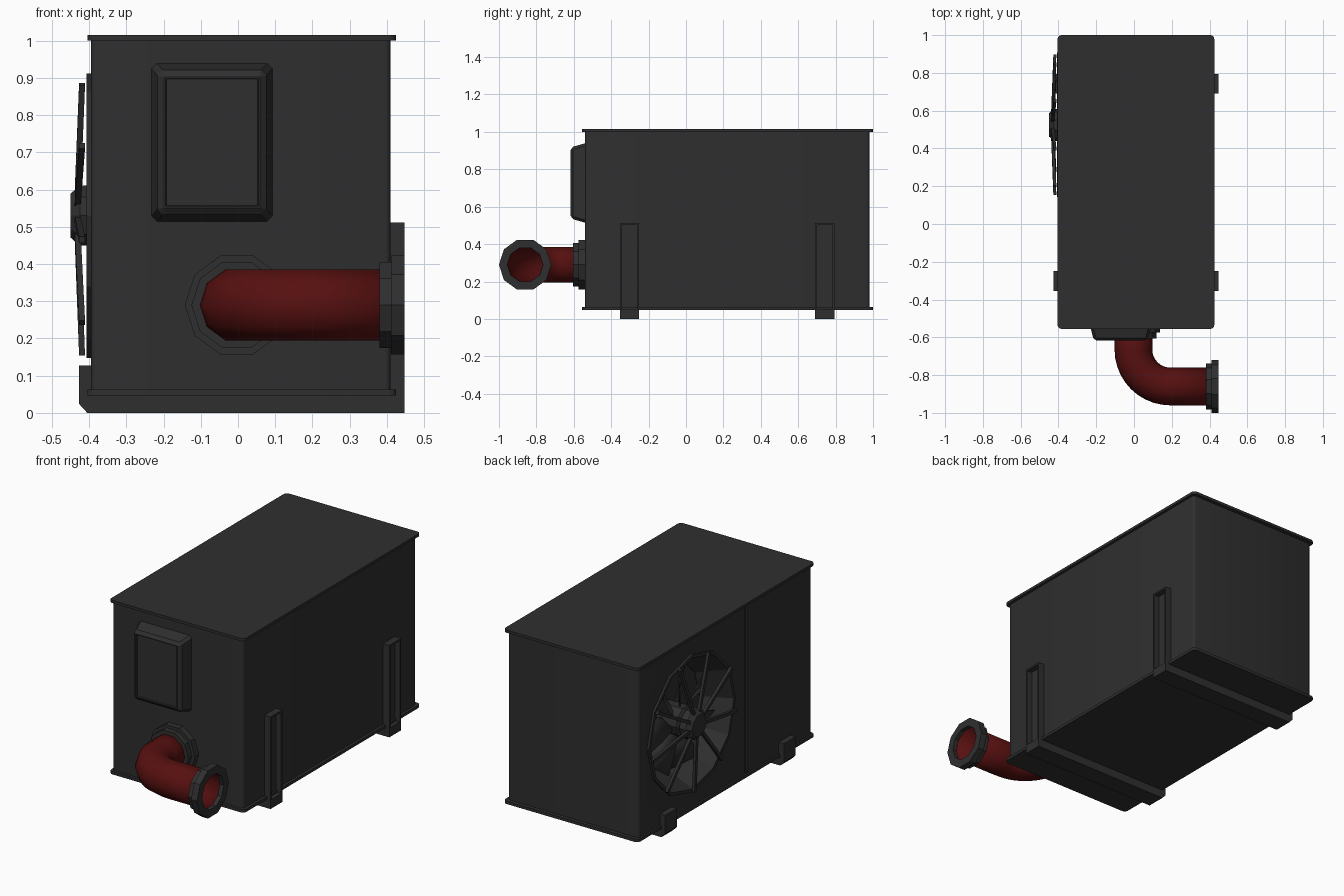
import bpy, bmesh, math
from mathutils import Vector

cube = bpy.data.objects.get("Cube")
if cube:
    bpy.data.objects.remove(cube, do_unlink=True)


def material(name, colour):
    m = bpy.data.materials.new(name)
    m.use_nodes = True
    m.diffuse_color = (*colour, 1)
    m.node_tree.nodes["Principled BSDF"].inputs["Base Color"].default_value = (*colour, 1)
    return m


GREY = material("charcoal grey", (0.028, 0.028, 0.028))
RED = material("dark red", (0.095, 0.005, 0.005))
X, Y, Z = Vector((1, 0, 0)), Vector((0, 1, 0)), Vector((0, 0, 1))


def finish(bm, name, mat=GREY, smooth=None):
    bmesh.ops.recalc_face_normals(bm, faces=bm.faces)
    me = bpy.data.meshes.new(name)
    bm.to_mesh(me)
    bm.free()
    ob = bpy.data.objects.new(name, me)
    bpy.context.collection.objects.link(ob)
    me.materials.append(mat)
    if smooth:
        select(ob)
        bpy.ops.object.shade_smooth_by_angle(angle=math.radians(smooth))
    return ob


def select(ob):
    bpy.ops.object.select_all(action='DESELECT')
    ob.select_set(True)
    bpy.context.view_layer.objects.active = ob


def add_box(bm, x, y, z):
    vs = bmesh.ops.create_cube(bm, size=1)["verts"]
    for v in vs:
        v.co = [a + (b - a) * (c + 0.5) for (a, b), c in zip((x, y, z), v.co)]
    return vs


def box(name, x, y, z, corner=0):
    """Box from ranges, optionally with rounded vertical corners."""
    bm = bmesh.new()
    add_box(bm, x, y, z)
    if corner:
        upright = [e for e in bm.edges if abs((e.verts[0].co - e.verts[1].co).z) > 1e-4]
        bmesh.ops.bevel(bm, geom=upright, offset=corner, segments=3, profile=0.5, affect='EDGES')
    return finish(bm, name, smooth=40 if corner else None)


def skin(bm, rings, close):
    """Bridge consecutive vertex rings."""
    n = len(rings[0])
    pairs = list(zip(rings, rings[1:])) + ([(rings[-1], rings[0])] if close else [])
    for a, b in pairs:
        for i in range(n):
            j = (i + 1) % n
            bm.faces.new((a[i], a[j], b[j], b[i]))


def lathe(name, profile, sides, centre, axis, side, close=True, mat=GREY):
    """Turn (radius, height) points about an axis; open profiles get end caps."""
    bm = bmesh.new()
    up = axis.cross(side)
    angles = [math.tau * i / sides for i in range(sides)]
    rings = [[bm.verts.new(Vector(centre) + axis * h + (side * math.cos(a) + up * math.sin(a)) * r)
              for a in angles] for r, h in profile]
    skin(bm, rings, close)
    if not close:
        bm.faces.new(rings[0])
        bm.faces.new(rings[-1])
    return finish(bm, name, mat)


def cut(target, cutter):
    cutter.hide_render = True
    mod = target.modifiers.new("cut", 'BOOLEAN')
    mod.operation, mod.solver, mod.object = 'DIFFERENCE', 'EXACT', cutter
    select(target)
    bpy.ops.object.modifier_apply(modifier=mod.name)
    bpy.data.objects.remove(cutter, do_unlink=True)


# Cabinet with a fan opening and a panel seam, between two rimmed plates
WALL = -0.395
FAN = Vector((WALL, 0.525, 0.53))
cabinet = box("cabinet", (WALL, 0.41), (-0.54, 0.98), (0.055, 1.005), 0.015)
cut(cabinet, lathe("fan_cutter", [(0.36, -0.16), (0.36, 0.05)], 12, FAN, -X, Y, close=False))
cut(cabinet, box("seam_cutter", (WALL - 0.05, WALL + 0.008), (0.03, 0.045), (0.07, 0.995)))
box("top_plate", (-0.405, 0.425), (-0.555, 1.0), (1.0, 1.015), 0.02)
box("base_plate", (-0.405, 0.425), (-0.555, 1.0), (0.047, 0.063), 0.02)

# Fan shroud, blades and motor
lathe("fan_shroud", [(0.382, -0.01), (0.382, 0.012), (0.365, 0.012), (0.29, -0.15), (0.36, -0.15)],
      12, FAN, -X, Y)
bm = bmesh.new()
for k in range(7):
    a = math.tau * k / 7
    for_r = []
    for r, half in ((0.05, 0.35), (0.18, 0.33), (0.29, 0.28)):
        for s in (-1, 1):
            t = a + s * half
            for_r.append(bm.verts.new(FAN + Vector((0.09 + 0.035 * s, r * math.cos(t), r * math.sin(t)))))
    for i in (0, 2):
        bm.faces.new([for_r[i + j] for j in (0, 1, 3, 2)])
blades = finish(bm, "fan_blades", smooth=30)
blades.modifiers.new("thickness", 'SOLIDIFY').thickness = 0.006
lathe("fan_motor", [(0.085, -0.155), (0.085, -0.03), (0.06, -0.015)], 10, FAN, -X, Y, close=False)

# Fan guard: hub and radiating bars
lathe("guard_hub", [(0.085, -0.01), (0.085, 0.03), (0.062, 0.055)], 10, FAN, -X, Y, close=False)
bm = bmesh.new()
for k in range(9):
    a = math.radians(30 + 40 * k)
    out = Vector((0, -math.cos(a), math.sin(a)))
    across = X.cross(out) * 0.009
    rings = []
    for r, h in ((0.06, 0.036), (0.376, 0.024)):
        c = FAN + out * r - X * h
        rings.append([bm.verts.new(c + across * p + X * 0.008 * q)
                      for p, q in ((-1, -1), (1, -1), (1, 1), (-1, 1))])
    skin(bm, rings, False)
    for ring in rings:
        bm.faces.new(ring)
finish(bm, "guard_bars")

# Front control box with tapered sides and a recessed cover
bm = bmesh.new()
for v in add_box(bm, (-0.235, 0.095), (-0.617, -0.53), (0.512, 0.942)):
    if v.co.y < -0.6:
        v.co.x += 0.022 if v.co.x < 0 else -0.022
        v.co.z += 0.025 if v.co.z < 0.7 else -0.025
rim = [e for e in bm.edges if min(v.co.y for v in e.verts) < -0.6]
bmesh.ops.bevel(bm, geom=rim, offset=0.014, segments=1, affect='EDGES')
bm.normal_update()
face = min(bm.faces, key=lambda f: f.calc_center_median().y)
bmesh.ops.inset_individual(bm, faces=[face], thickness=0.006)
bmesh.ops.inset_individual(bm, faces=[face], thickness=0.003, depth=-0.008)
finish(bm, "control_box")

# Elbow duct and its two stepped flanges
HEIGHT, BEND, R = 0.29, 0.195, 0.1
path = [(Vector((-0.003, -0.53, HEIGHT)), X)]
turn = Vector((BEND - 0.003, -0.665, HEIGHT))
for i in range(11):
    t = math.pi / 2 * i / 10
    inward = X * math.cos(t) + Y * math.sin(t)
    path.append((turn - inward * BEND, inward))
path.append((Vector((0.425, -0.86, HEIGHT)), Y))
bm = bmesh.new()
tens = [math.tau * i / 10 for i in range(10)]
skin(bm, [[bm.verts.new(c + s * R * math.cos(a) + Z * R * math.sin(a)) for a in tens]
          for c, s in path], False)
duct = finish(bm, "elbow_duct", RED, smooth=50)
duct.modifiers.new("wall", 'SOLIDIFY').thickness = 0.006

flange = [(0.095, 0), (0.14, 0), (0.14, 0.037), (0.122, 0.037), (0.122, 0.068), (0.095, 0.068)]
lathe("wall_flange", flange, 10, (-0.003, -0.537, HEIGHT), -Y, X)
lathe("outlet_flange", flange, 10, (0.448, -0.86, HEIGHT), -X, Y)

# Mounting rails: floor bar, short left clip and tall open channel
for y, place in ((-0.302, "front"), (0.742, "rear")):
    lo, hi = y - 0.052, y + 0.052
    bm = bmesh.new()
    outline = [(-0.405, 0), (0.448, 0), (0.448, 0.05), (-0.39, 0.05), (-0.39, 0.127),
               (-0.427, 0.127), (-0.427, 0.024)]
    ends = [[bm.verts.new((px, py, pz)) for px, pz in outline] for py in (lo, hi)]
    skin(bm, ends, False)
    for ring in ends:
        bm.faces.new(ring)
    finish(bm, place + "_rail")
    bm = bmesh.new()
    out = (0.405, 0.448)
    add_box(bm, out, (lo, lo + 0.01), (0.05, 0.512))
    add_box(bm, out, (hi - 0.01, hi), (0.05, 0.512))
    add_box(bm, out, (lo + 0.01, hi - 0.01), (0.502, 0.512))
    add_box(bm, (0.405, 0.416), (lo + 0.01, hi - 0.01), (0.05, 0.502))
    finish(bm, place + "_channel")
